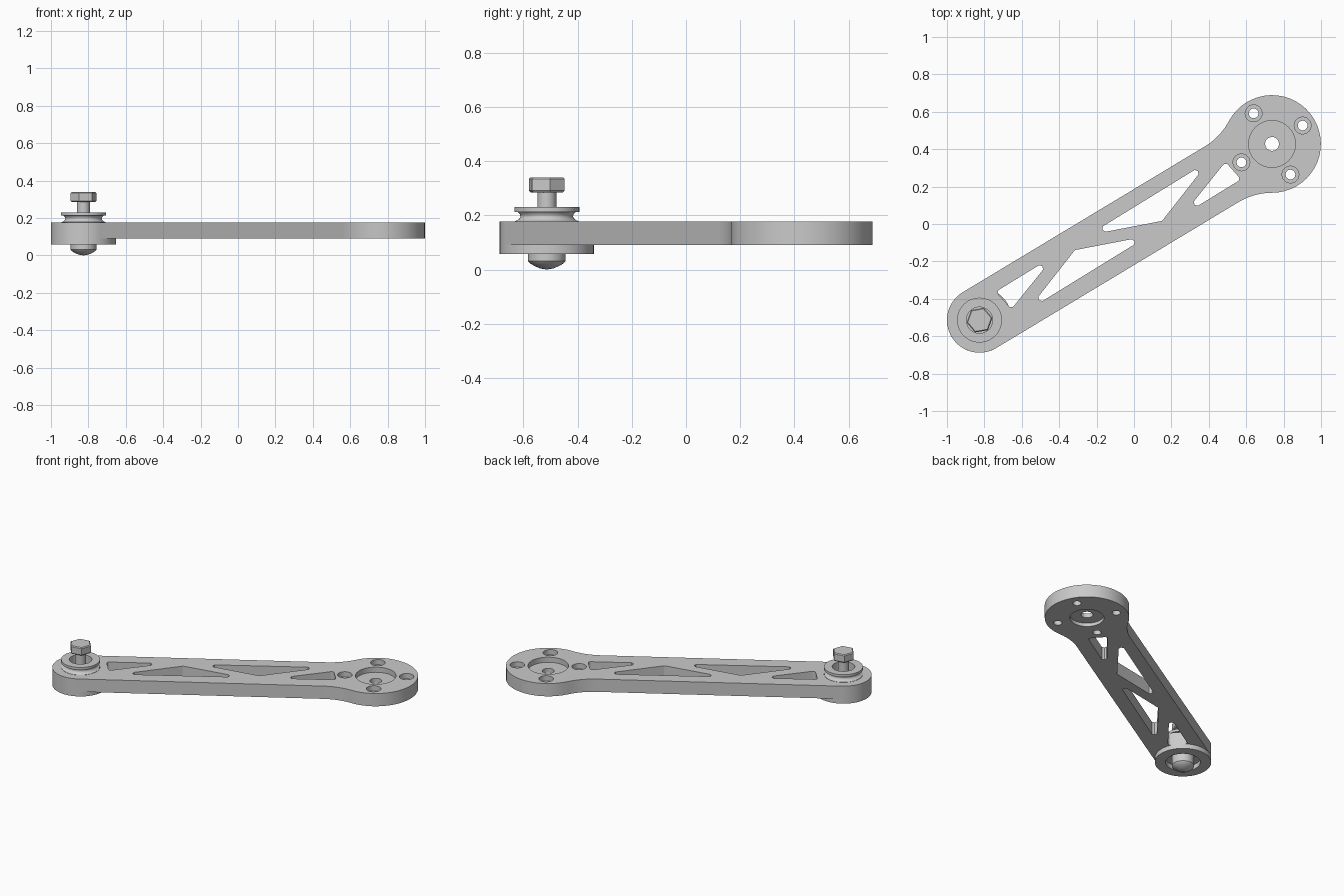
import bpy, bmesh, math
from mathutils import Vector, Matrix

if "Cube" in bpy.data.objects:
    bpy.data.objects.remove(bpy.data.objects["Cube"])

GREY = (0.59, 0.59, 0.59, 1)
metal = bpy.data.materials.new("satin grey metal")
metal.use_nodes = True
metal.diffuse_color = GREY
metal.node_tree.nodes["Principled BSDF"].inputs["Base Color"].default_value = GREY

# Key dimensions
PIVOT = Vector((-0.826, -0.514, 0))     # small end of the arm
HUB = Vector((0.738, 0.428, 0))         # large end of the arm
TRUSS = Vector((-0.083, -0.0615, 0))    # symmetry centre of the windows
LENGTH = (HUB - PIVOT).length
ANGLE = math.atan2(HUB.y - PIVOT.y, HUB.x - PIVOT.x)
R_SMALL, R_BIG, R_FILLET = 0.174, 0.261, 0.35
Z0, Z1 = 0.09, 0.177                    # plate bottom and top
LOW, HIGH = Z0 - 0.05, Z1 + 0.05        # cutter extent


def arc(cx, cy, r, a0, a1, n):
    """Points of an arc, angles in degrees."""
    angles = [math.radians(a0 + (a1 - a0) * i / n) for i in range(n + 1)]
    return [Vector((cx + r * math.cos(a), cy + r * math.sin(a), 0)) for a in angles]


def rounded(corners, r, n=6):
    """Polygon with filleted corners."""
    pts = []
    for i, p in enumerate(corners):
        d1 = (corners[i - 1] - p).normalized()
        d2 = (corners[(i + 1) % len(corners)] - p).normalized()
        h = d1.angle(d2) / 2
        c = p + (d1 + d2).normalized() * r / math.sin(h)
        s = p + d1 * r / math.tan(h) - c
        e = p + d2 * r / math.tan(h) - c
        pts += [c + r * (s * (1 - k / n) + e * k / n).normalized() for k in range(n + 1)]
    return pts


def prism(bm, pts, z0, z1):
    """Solid with a flat outline from z0 to z1."""
    low = [bm.verts.new((p.x, p.y, z0)) for p in pts]
    high = [bm.verts.new((p.x, p.y, z1)) for p in pts]
    bm.faces.new(low[::-1])
    bm.faces.new(high)
    for i in range(len(pts)):
        bm.faces.new((low[i - 1], low[i], high[i], high[i - 1]))


def lathe(bm, profile, centre, segs=48, turn=0):
    """Solid of revolution; profiles that start and end on the axis are capped."""
    rings = []
    for r, z in profile:
        count = segs if r > 0 else 1
        rings.append([bm.verts.new((centre.x + r * math.cos(turn + math.tau * i / segs),
                                    centre.y + r * math.sin(turn + math.tau * i / segs), z))
                      for i in range(count)])
    pairs = list(zip(rings, rings[1:]))
    if profile[0][0] > 0:
        pairs.append((rings[-1], rings[0]))
    for a, b in pairs:
        for i in range(segs):
            j = (i + 1) % segs
            quad = [a[i % len(a)], a[j % len(a)], b[j % len(b)], b[i % len(b)]]
            bm.faces.new(list(dict.fromkeys(quad)))


def smooth(ob, angle=30):
    bpy.ops.object.select_all(action='DESELECT')
    ob.select_set(True)
    bpy.context.view_layer.objects.active = ob
    bpy.ops.object.shade_smooth_by_angle(angle=math.radians(angle))


def finish(bm, name, angle=30):
    bmesh.ops.recalc_face_normals(bm, faces=bm.faces[:])
    mesh = bpy.data.meshes.new(name)
    bm.to_mesh(mesh)
    bm.free()
    mesh.materials.append(metal)
    ob = bpy.data.objects.new(name, mesh)
    bpy.context.collection.objects.link(ob)
    smooth(ob, angle)
    return ob


def turned(name, profile, segs=48, turn=0, angle=30):
    bm = bmesh.new()
    lathe(bm, profile, PIVOT, segs, turn)
    return finish(bm, name, angle)


# Arm plate: half outline along the axis, mirrored, then placed
reach = math.sqrt((R_BIG + R_FILLET) ** 2 - (R_SMALL + R_FILLET) ** 2)
phi = math.degrees(math.atan2(R_SMALL + R_FILLET, reach))
half = (arc(0, 0, R_SMALL, 180, 90, 16)
        + arc(LENGTH - reach, R_SMALL + R_FILLET, R_FILLET, -90, -phi, 6)
        + arc(LENGTH, 0, R_BIG, 180 - phi, 0, 16)[1:])
outline = half + [Vector((p.x, -p.y, 0)) for p in reversed(half[1:-1])]
place = Matrix.Translation(PIVOT) @ Matrix.Rotation(ANGLE, 4, 'Z')
bm = bmesh.new()
prism(bm, [place @ p for p in outline], Z0, Z1)
arm = finish(bm, "arm_plate")

# Cutter: stepped hub bore, four counterbored holes, pivot bore
bm = bmesh.new()
lathe(bm, [(0, LOW), (0.105, LOW), (0.105, 0.113), (0.037, 0.113),
           (0.037, 0.142), (0.125, 0.142), (0.125, HIGH), (0, HIGH)], HUB)
for k in range(4):
    a = ANGLE + k * math.pi / 2
    lathe(bm, [(0, LOW), (0.026, LOW), (0.026, 0.142), (0.045, 0.142),
               (0.045, HIGH), (0, HIGH)],
          HUB + Vector((math.cos(a), math.sin(a), 0)) * 0.191, 24)
lathe(bm, [(0, LOW), (0.119, LOW), (0.119, HIGH), (0, HIGH)], PIVOT)

# Cutter: truss windows, repeated by a half turn
windows = [[(-0.345, -0.11), (-0.572, -0.393), (-0.655, -0.30)],
           [(-0.484, -0.398), (-0.233, -0.078), (0.158, -0.003)]]
for tri in windows:
    for s in (1, -1):
        corners = [TRUSS + s * Vector((x, y, 0)) for x, y in tri]
        prism(bm, rounded(corners, 0.017), LOW, HIGH)
cutter = finish(bm, "arm_cutter")
cutter.hide_render = True

cut = arm.modifiers.new("cutouts", 'BOOLEAN')
cut.operation = 'DIFFERENCE'
cut.solver = 'EXACT'
cut.object = cutter
bpy.context.view_layer.objects.active = arm
bpy.ops.object.modifier_apply(modifier=cut.name)
bpy.data.objects.remove(cutter)
smooth(arm)

# Ring under the small end
turned("lower_ring", [(0.107, 0.058), (R_SMALL, 0.058), (R_SMALL, Z0), (0.107, Z0)])

# Flanged bushing with a waisted neck, seated in the pivot bore
turned("flanged_bushing",
       [(0.036, 0.092), (0.118, 0.092), (0.118, 0.178), (0.108, 0.182), (0.101, 0.188),
        (0.097, 0.196), (0.099, 0.204), (0.107, 0.213), (0.12, 0.213), (0.12, 0.23),
        (0.07, 0.23), (0.07, 0.12), (0.036, 0.12)], angle=45)

# Bolt: shank, chamfered hex head and domed foot
turned("bolt_shank", [(0, 0.08), (0.035, 0.08), (0.035, 0.29), (0, 0.29)], 32)
turned("bolt_hex_head", [(0, 0.285), (0.064, 0.285), (0.07, 0.291), (0.07, 0.334),
                         (0.064, 0.34), (0, 0.34)], 6, math.radians(10), angle=5)
turned("bolt_domed_foot", [(0, 0.0), (0.025, 0.004), (0.048, 0.014), (0.062, 0.023),
                           (0.069, 0.031), (0.069, 0.096), (0, 0.096)], 32)
